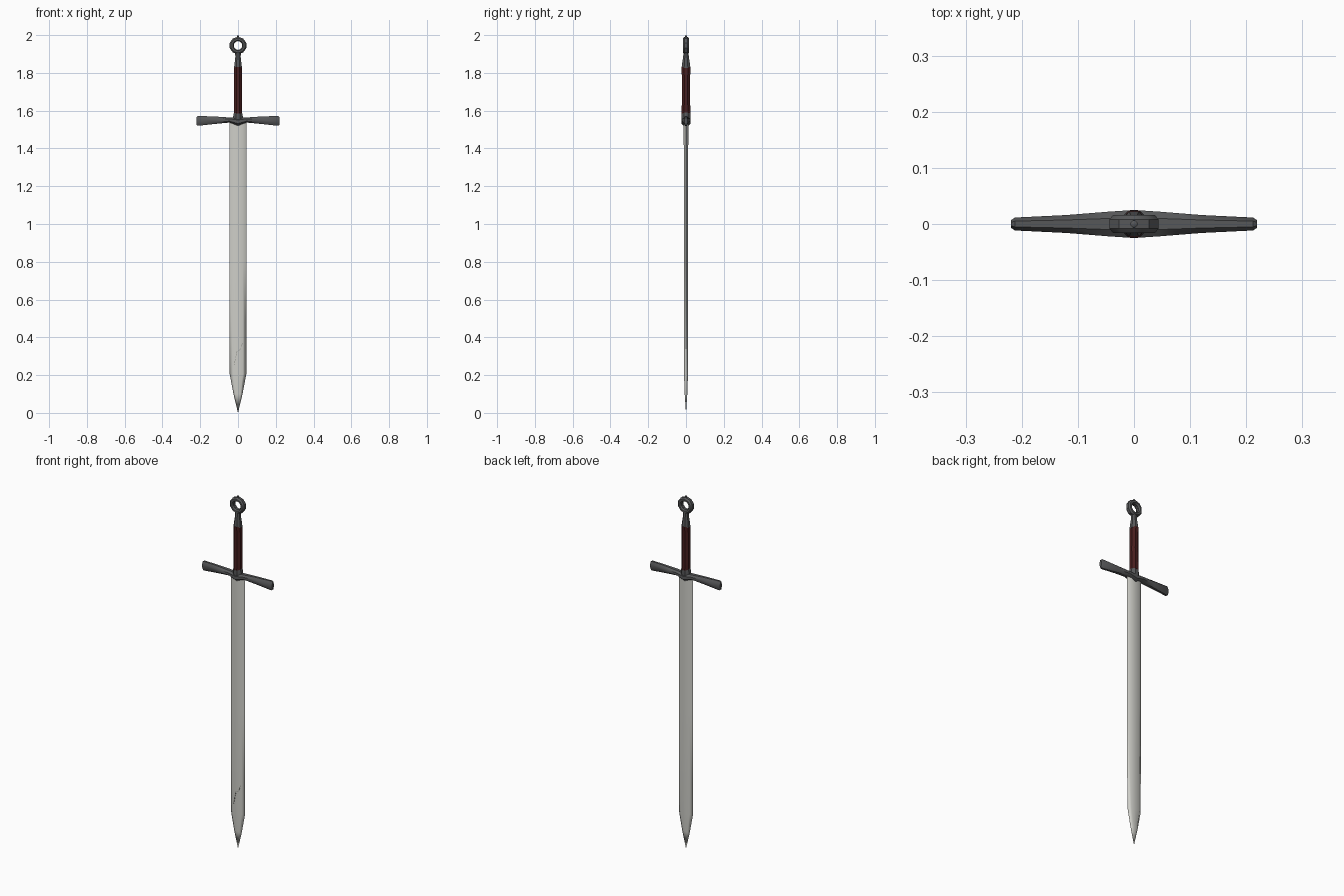
import bpy, bmesh, math
from mathutils import Vector

if "Cube" in bpy.data.objects:
    bpy.data.objects.remove(bpy.data.objects["Cube"])


def material(name, rgb):
    m = bpy.data.materials.new(name)
    m.diffuse_color = (*rgb, 1)
    m.use_nodes = True
    m.node_tree.nodes["Principled BSDF"].inputs["Base Color"].default_value = m.diffuse_color
    return m


STEEL = material("pale steel", (0.62, 0.62, 0.58))
IRON = material("dark iron", (0.095, 0.097, 0.1))
LEATHER = material("dark red leather", (0.065, 0.013, 0.013))
SCRATCH = material("scratch grey", (0.25, 0.25, 0.23))


def loft(name, rings, mat, closed=False, angle=35, smooth=True):
    """Skin a list of equal-length rings; a one-point last ring is an apex."""
    bm = bmesh.new()
    vs = [[bm.verts.new(p) for p in r] for r in rings]
    pairs = list(zip(vs, vs[1:])) + ([(vs[-1], vs[0])] if closed else [])
    for a, b in pairs:
        n = len(a)
        for i in range(n):
            j = (i + 1) % n
            if len(b) == 1:
                bm.faces.new((a[i], a[j], b[0]))
            else:
                bm.faces.new((a[i], a[j], b[j], b[i]))
    if not closed:
        for r in (vs[0], vs[-1]):
            if len(r) > 2:
                bm.faces.new(r)
    bmesh.ops.recalc_face_normals(bm, faces=bm.faces)
    me = bpy.data.meshes.new(name)
    bm.to_mesh(me)
    bm.free()
    me.materials.append(mat)
    ob = bpy.data.objects.new(name, me)
    bpy.context.collection.objects.link(ob)
    for p in me.polygons:
        p.use_smooth = smooth
    if angle:
        bpy.ops.object.select_all(action='DESELECT')
        bpy.context.view_layer.objects.active = ob
        ob.select_set(True)
        bpy.ops.object.shade_smooth_by_angle(angle=math.radians(angle))
    return ob


def oval(z, rx, ry, n=8):
    """Horizontal ring with flat sides facing front and right."""
    k = math.cos(math.pi / n)
    return [(rx / k * math.cos(2 * math.pi * (i + .5) / n),
             ry / k * math.sin(2 * math.pi * (i + .5) / n), z) for i in range(n)]


# blade: shallow fuller, bevelled edges, tapered point
def blade_ring(z, w, t):
    half = [(-w, 0), (-.58 * w, -t), (0, -.84 * t), (.58 * w, -t)]
    return [(x, y, z) for x, y in half] + [(-x, -y, z) for x, y in half]


blade = loft("blade", [blade_ring(1.55, .045, .012), blade_ring(.8, .0445, .0115),
                       blade_ring(.205, .044, .0105), blade_ring(.1, .024, .007),
                       [(0, 0, 0)]], STEEL, angle=0)
for e in blade.data.edges:
    a, b = (blade.data.vertices[i].co for i in e.vertices)
    on_edge = abs(a.y) < 1e-5 and abs(b.y) < 1e-5 and a.x * b.x > 0
    if on_edge and min(a.z, b.z) > .15 or min(a.z, b.z) > 1.5:
        e.use_edge_sharp = True

# shallow scratches low on the front of the blade
path = [(.024, .37), (.012, .335), (-.006, .325), (-.014, .285), (-.021, .25)]
for i, (p, q) in enumerate(zip(path, path[1:])):
    d = Vector((q[0] - p[0], 0, q[1] - p[1]))
    s = Vector((-d.z, 0, d.x)).normalized() * .0012
    P, Q = Vector((p[0], 0, p[1])), Vector((q[0], 0, q[1]))
    flat = [P + s, P - s, Q - s * .4, Q + s * .4]
    loft("scratch_%d" % i, [[v + Vector((0, y, 0)) for v in flat] for y in (-.0114, -.0095)],
         SCRATCH, angle=0, smooth=False)


# crossguard: flared arms with a pointed boss in the middle
def guard_ring(x, lo, hi, hy):
    c, h = (lo + hi) / 2, (hi - lo) / 2
    k = .45
    pts = [(1, k), (k, 1), (-k, 1), (-1, k), (-1, -k), (-k, -1), (k, -1), (1, -k)]
    return [(x, a * hy, c + b * h) for a, b in pts]


arm = [(.0, 1.52, 1.562, .025), (.045, 1.537, 1.564, .022), (.12, 1.53, 1.569, .016),
       (.212, 1.52, 1.572, .0115), (.219, 1.525, 1.567, .007)]
loft("crossguard", [guard_ring(-x, *r) for x, *r in arm[:0:-1]] +
     [guard_ring(*r) for r in arm], IRON)

# collar, grip, upper ferrule
loft("collar", [oval(1.55, .026, .022), oval(1.575, .025, .024), oval(1.59, .021, .023)], IRON)
loft("grip", [oval(z, rx, ry) for z, rx, ry in
              [(1.585, .021, .024), (1.64, .022, .022), (1.71, .022, .0205),
               (1.78, .021, .022), (1.83, .020, .024)]], LEATHER)
loft("ferrule", [oval(z, rx, ry) for z, rx, ry in
                 [(1.825, .021, .023), (1.84, .0195, .022), (1.885, .014, .015),
                  (1.912, .016, .013)]], IRON)

# ring pommel with chamfered rim
profile = [(.046, -.008), (.039, -.016), (.029, -.016), (.023, -.008),
           (.023, .008), (.029, .016), (.039, .016), (.046, .008)]
N = 10
rings = []
for i in range(N):
    a = 2 * math.pi * (i + .5) / N
    rings.append([(r * math.cos(a), y, 1.945 + r * math.sin(a)) for r, y in profile])
loft("ring_pommel", rings, IRON, closed=True)

# rivet on top of the pommel
loft("pommel_rivet", [oval(1.98, .006, .006), oval(1.995, .006, .006), [(0, 0, 2.0)]], IRON)
